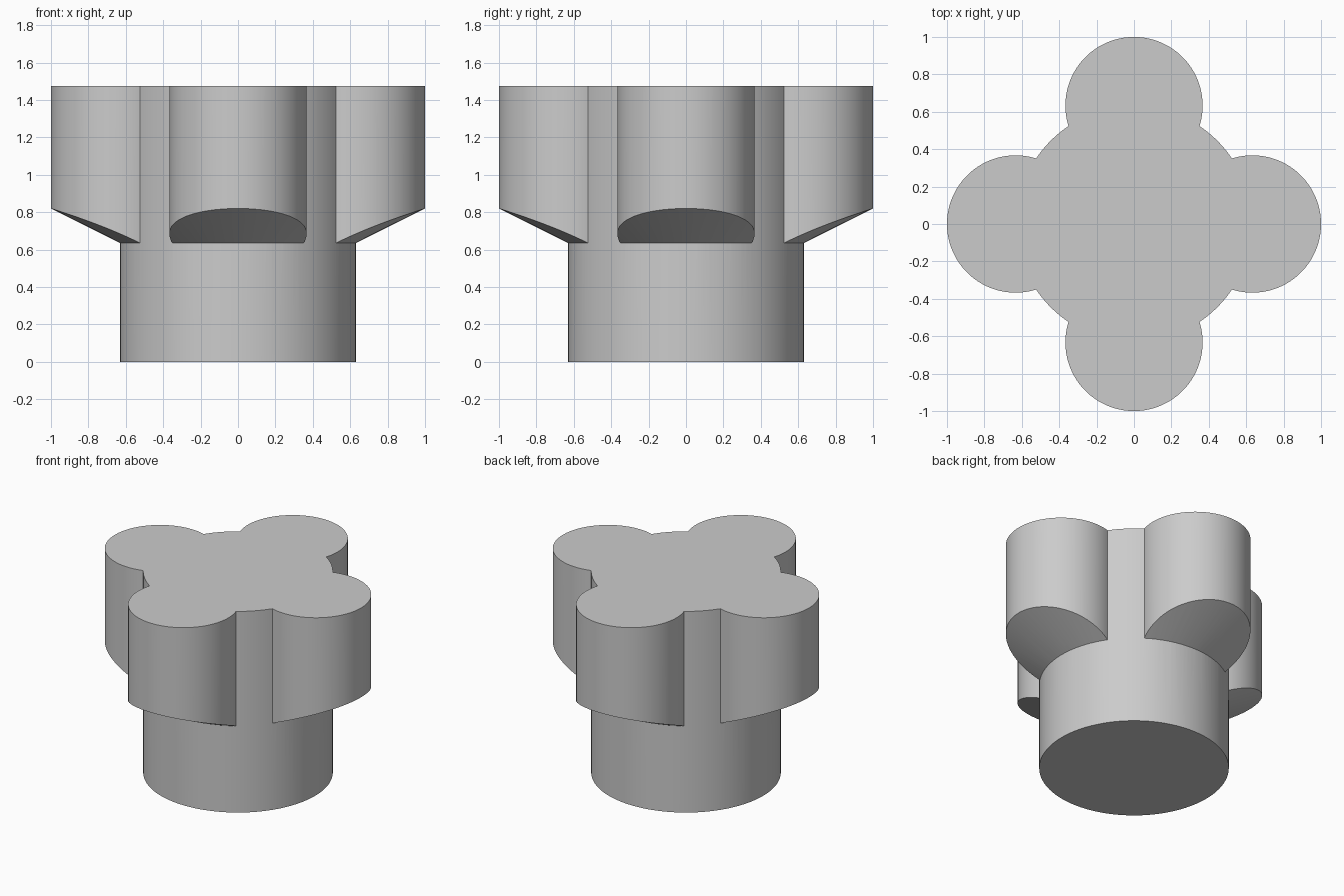
import bpy
import bmesh
from math import radians
from mathutils import Matrix

if "Cube" in bpy.data.objects:
    bpy.data.objects.remove(bpy.data.objects["Cube"])

HEIGHT = 1.475
CORE_R = 0.63
LOBE_R = 0.367
LOBE_X = 1 - LOBE_R
NECK_Z = 0.635      # where the flared underside meets the core
SLOPE = 0.5         # rise of the underside per unit of radius
SEGMENTS = 128

grey = bpy.data.materials.new("plain grey")
grey.use_nodes = True
grey.diffuse_color = (0.6, 0.6, 0.6, 1)
grey.node_tree.nodes["Principled BSDF"].inputs["Base Color"].default_value = (0.6, 0.6, 0.6, 1)


def add_round(bm, r_low, r_high, z_low, z_high, x=0, turn=0):
    """Cylinder or cone between two heights, moved out and turned about z."""
    place = Matrix.Rotation(radians(turn), 4, "Z") @ Matrix.Translation((x, 0, (z_low + z_high) / 2))
    bmesh.ops.create_cone(bm, cap_ends=True, segments=SEGMENTS, radius1=r_low,
                          radius2=r_high, depth=z_high - z_low, matrix=place)


def make_object(name, bm):
    mesh = bpy.data.meshes.new(name)
    bm.to_mesh(mesh)
    bm.free()
    mesh.materials.append(grey)
    obj = bpy.data.objects.new(name, mesh)
    bpy.context.collection.objects.link(obj)
    return obj


def combine(target, other, operation):
    """Apply a boolean and discard the helper."""
    mod = target.modifiers.new(operation.lower(), "BOOLEAN")
    mod.object = other
    mod.operation = operation
    mod.solver = "EXACT"
    bpy.context.view_layer.objects.active = target
    bpy.ops.object.modifier_apply(modifier=mod.name)
    bpy.data.objects.remove(other)


# Round core
bm = bmesh.new()
add_round(bm, CORE_R, CORE_R, 0, HEIGHT)
knob = make_object("knob_body", bm)

# Four grip lobes
bm = bmesh.new()
for turn in range(0, 360, 90):
    add_round(bm, LOBE_R, LOBE_R, 0.3, HEIGHT, LOBE_X, turn)
lobes = make_object("grip_lobes", bm)

# Upturned cone that gives the lobes their sloping underside
bm = bmesh.new()
apex = NECK_Z - SLOPE * CORE_R
add_round(bm, 0, 4, apex, apex + SLOPE * 4)
flare = make_object("underside_cone", bm)

combine(lobes, flare, "INTERSECT")
combine(knob, lobes, "UNION")

# Smooth walls with crisp rims
bpy.ops.object.select_all(action="DESELECT")
knob.select_set(True)
bpy.context.view_layer.objects.active = knob
bpy.ops.object.shade_smooth_by_angle(angle=radians(20))
